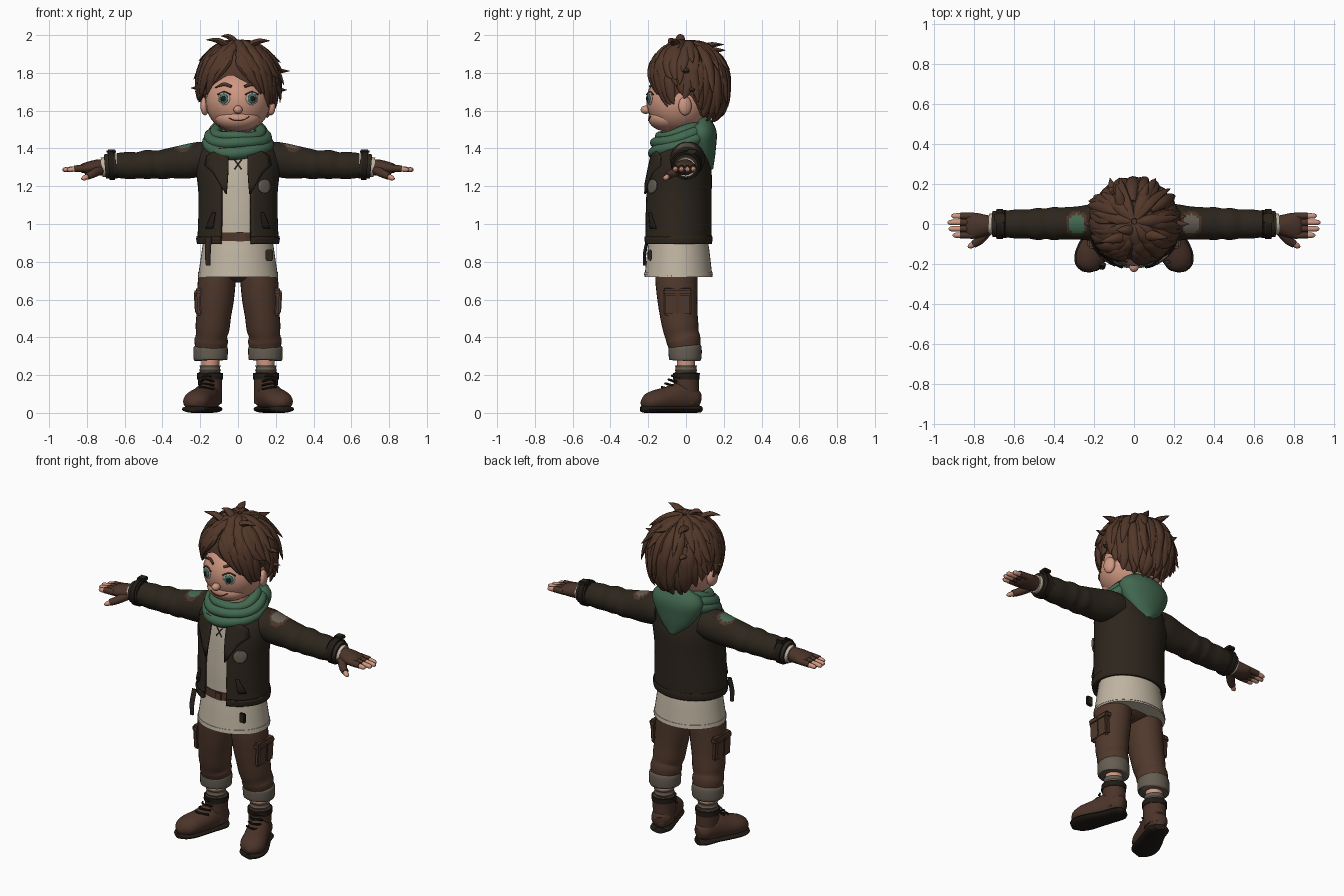
import bpy, bmesh, math, random
from mathutils import Vector, Matrix

random.seed(7)
if "Cube" in bpy.data.objects:
    bpy.data.objects.remove(bpy.data.objects["Cube"])


def material(name, rgb):
    m = bpy.data.materials.new(name)
    m.use_nodes = True
    m.diffuse_color = (*rgb, 1)
    m.node_tree.nodes["Principled BSDF"].inputs["Base Color"].default_value = (*rgb, 1)
    return m


HAIR = material("hair brown", (.085, .038, .022))
SKIN = material("skin", (.62, .31, .22))
JACKET = material("jacket black brown", (.026, .019, .012))
GREEN = material("scarf green", (.055, .14, .08))
CLOTH = material("shirt cream", (.53, .46, .36))
TROUSER = material("trouser brown", (.08, .04, .025))
GREY = material("cuff grey", (.13, .11, .085))
LEATHER = material("boot leather", (.07, .034, .022))
SOLE = material("sole dark", (.015, .011, .008))
IRIS = material("iris teal", (.05, .17, .15))


def finish(name, bm, *mats, rule=None):
    """Turn a bmesh into a smooth object with sharp creases."""
    bmesh.ops.recalc_face_normals(bm, faces=bm.faces)
    for f in bm.faces:
        f.smooth = True
        if rule:
            f.material_index = rule(f)
    for e in bm.edges:
        e.smooth = e.calc_face_angle(0) < .75
    me = bpy.data.meshes.new(name)
    bm.to_mesh(me)
    bm.free()
    for m in mats:
        me.materials.append(m)
    ob = bpy.data.objects.new(name, me)
    bpy.context.collection.objects.link(ob)
    return ob


def spline(keys, steps, closed):
    """Smoothly interpolate rows of x, y, z, width, depth."""
    n, out = len(keys), []
    at = lambda i: keys[i % n] if closed else keys[max(0, min(n - 1, i))]
    for i in range(n if closed else n - 1):
        p = [at(i + k) for k in (-1, 0, 1, 2)]
        for j in range(steps):
            t = j / steps
            out.append([.5 * (2*b + (c-a)*t + (2*a-5*b+4*c-d)*t*t + (3*b-a-3*c+d)*t**3)
                        for a, b, c, d in zip(*p)])
    return out if closed else out + [list(keys[-1])]


def tube(bm, keys, up=(0, 1, 0), sides=16, steps=4, closed=False, cap=True):
    rows = spline(keys, steps, closed)
    n, rings, up = len(rows), [], Vector(up)
    pos = [Vector(r[:3]) for r in rows]
    for i, r in enumerate(rows):
        nxt = pos[(i + 1) % n] if closed else pos[min(i + 1, n - 1)]
        prv = pos[i - 1] if closed else pos[max(i - 1, 0)]
        t = (nxt - prv).normalized()
        side = up.cross(t).normalized()
        lift = t.cross(side)
        rings.append([bm.verts.new(pos[i] + side * max(r[3], .001) * math.cos(a) + lift * max(r[4], .001) * math.sin(a))
                      for a in (math.tau * k / sides for k in range(sides))])
    for i in range(n if closed else n - 1):
        a, b = rings[i], rings[(i + 1) % n]
        for k in range(sides):
            bm.faces.new((a[k], a[k-1], b[k-1], b[k]))
    if cap and not closed:
        bm.faces.new(rings[0])
        bm.faces.new(rings[-1])


def sweep(name, keys, mat, **kw):
    bm = bmesh.new()
    tube(bm, keys, **kw)
    return finish(name, bm, mat)


def blob(name, at, size, mat, turn=0):
    bm = bmesh.new()
    m = Matrix.Translation(at) @ Matrix.Rotation(turn, 4, "Z") @ Matrix.Diagonal((*size, 1))
    bmesh.ops.create_uvsphere(bm, u_segments=24, v_segments=16, radius=1, matrix=m)
    return finish(name, bm, mat)


def block(name, at, size, mat, turn=0, bevel=.006):
    bm = bmesh.new()
    m = Matrix.Translation(at) @ Matrix.Rotation(turn, 4, "Y") @ Matrix.Diagonal((*size, 1))
    bmesh.ops.create_cube(bm, size=1, matrix=m)
    bmesh.ops.bevel(bm, geom=bm.edges[:], offset=bevel, segments=2, affect="EDGES")
    return finish(name, bm, mat)


# Shirt, belt and jacket body
sweep("shirt", [(0, -.04, .72, .212, .18), (0, -.04, .85, .193, .165), (0, -.04, .93, .183, .155),
                (0, -.04, 1.1, .178, .15), (0, -.03, 1.35, .17, .13), (0, 0, 1.42, .1, .08)], CLOTH, sides=40)
sweep("shirt_hem", [(0, -.04, .73, .213, .182), (0, -.04, .745, .211, .18)], CLOTH, sides=40, steps=1)
sweep("belt", [(0, -.04, .91, .189, .163), (0, -.04, .955, .187, .16)], LEATHER, sides=40, steps=1)
block("belt_buckle", (.01, -.203, .933), (.05, .012, .05), TROUSER)
blob("trouser_seat", (0, -.045, .765), (.19, .125, .075), TROUSER)

bm = bmesh.new()
tube(bm, [(0, -.045, .895, .207, .172), (0, -.045, .93, .212, .176), (0, -.045, .94, .204, .17), (0, -.042, 1.15, .199, .168),
          (0, -.03, 1.3, .212, .157), (0, -.01, 1.39, .19, .125), (0, 0, 1.45, .11, .09)], sides=56, cap=False)
gap = [f for f in bm.faces if f.calc_center_median().y < -.08 and f.calc_center_median().z < 1.38
       and abs(f.calc_center_median().x + .012) < .072]
bmesh.ops.delete(bm, geom=gap, context="FACES")
solid = finish("jacket_body", bm, JACKET).modifiers.new("thickness", "SOLIDIFY")
solid.thickness, solid.offset = .02, 0


def front_plate(name, rows, mat, s, out=.014):
    """A plate that follows the jacket front; rows of z, inner x, outer x."""
    bm, grid = bmesh.new(), []
    for z, a, b in rows:
        xs = [a + (b - a) * k / 5 for k in range(6)]
        depth = .17 - max(0, z - 1.2) * .12
        grid.append([bm.verts.new((s * x, -.04 + max(0, z - 1.2) * .1 - out - depth * math.sqrt(1 - (x / .215) ** 2), z)) for x in xs])
    for a, b in zip(grid, grid[1:]):
        for k in range(5):
            bm.faces.new((a[k], a[k+1], b[k+1], b[k]))
    mod = finish(name, bm, mat).modifiers.new("thickness", "SOLIDIFY")
    mod.thickness, mod.offset = .009, 0


front_plate("chest_patch", [(1.2 + .037 * math.cos(a), .14 - .032 * math.sin(a) - .001, .14 + .032 * math.sin(a) + .001)
                            for a in (math.pi * k / 8 for k in range(9))], GREY, 1)
for x in (-.006, .006):
    sweep("collar_lace", [(-x * 3, -.178, 1.34, .003, .003), (x * 3, -.186, 1.29, .003, .003)], LEATHER, sides=6, steps=1)
sweep("hanging_strap", [(-.155, -.2, .93, .016, .008), (-.16, -.218, .85, .016, .009), (-.158, -.22, .78, .012, .008)], JACKET, sides=8)
block("strap_buckle", (.165, -.19, .835), (.04, .02, .06), JACKET)

# Neck, scarf rolls and hood
sweep("neck", [(0, -.01, 1.38, .07, .07), (0, -.02, 1.55, .07, .07)], SKIN)
for i, (rx, ry, z, tilt, r) in enumerate([(.15, .135, 1.425, .05, .042), (.145, .13, 1.46, .035, .036), (.12, .11, 1.49, .03, .03)]):
    ring = [(rx * math.sin(a), -.025 - ry * math.cos(a), z - tilt * math.cos(a) + .006 * math.sin(3 * a + i), r, r * .85)
            for a in (math.tau * k / 12 for k in range(12))]
    sweep(f"scarf_roll_{i + 1}", ring, GREEN, up=(0, 0, 1), sides=12, closed=True)
sweep("scarf_hood", [(0, .13, 1.285, .02, .015), (0, .11, 1.335, .085, .045), (0, .09, 1.41, .14, .072),
                     (0, .08, 1.48, .163, .082), (0, .07, 1.53, .13, .065), (0, .06, 1.54, .06, .03)], GREEN, sides=28)

# Head and face
blob("head", (0, -.04, 1.65), (.172, .17, .17), SKIN)
blob("jaw", (0, -.1, 1.56), (.122, .1, .07), SKIN)
blob("nose", (0, -.213, 1.605), (.024, .027, .022), SKIN)


def face_y(x, z):
    shells = ((-.04, 1.65, .172, .17, .17), (-.1, 1.56, .122, .1, .07))
    return min(cy - ry * math.sqrt(max(0, 1 - (x / rx) ** 2 - ((z - cz) / rz) ** 2)) for cy, cz, rx, ry, rz in shells)


sweep("mouth", [(x, face_y(x, z) - .001, z, .003, .003) for x, z in
                ((-.05, 1.562), (-.025, 1.55), (.01, 1.547), (.04, 1.556), (.06, 1.57))], LEATHER, up=(0, 0, 1), sides=6)

for s, side in ((1, "left"), (-1, "right")):
    flip = lambda keys: [(s * k[0], *k[1:]) for k in keys]
    part = lambda name, keys, mat, **kw: sweep(f"{side}_{name}", flip(keys), mat, **kw)
    # Eyes, brows and ears
    ex, ez = s * .074, 1.664
    ey = face_y(ex, ez)
    for name, r, out, mat in (("eye_white", .034, 0, CLOTH), ("iris", .026, .006, IRIS), ("pupil", .015, .01, SOLE)):
        blob(f"{side}_{name}", (ex + s * out * .4, ey - out, ez), (r, .008, r), mat, s * .38)
    part("upper_lid", [(x, face_y(x, z) - .006, z, .005, .004) for x, z in
                       ((.04, 1.685), (.074, 1.7), (.108, 1.685))], HAIR, up=(0, 0, 1), sides=8)
    part("brow", [(x, face_y(x, z) - .003, z, .006, r) for x, z, r in
                  ((.035, 1.728, .008), (.075, 1.74, .01), (.12, 1.722, .003))], HAIR, up=(0, 0, 1), sides=8)
    blob(f"{side}_ear", (s * .175, -.005, 1.625), (.022, .036, .05), SKIN, s * .3)
    # Lapel, pocket flap and shoulder seam
    front_plate(f"{side}_lapel", [(1.4, .06, .1), (1.36, .05, .165), (1.31, .05, .175), (1.27, .052, .13),
                                  (1.22, .055, .1), (1.16, .06, .066)], JACKET, s)
    front_plate(f"{side}_jacket_pocket", [(1.06, .12, .135), (.99, .13, .165), (.975, .135, .17)], SOLE, s)
    # Sleeve with a coloured shoulder patch
    bm = bmesh.new()
    tube(bm, flip([(.14, .01, 1.35, .09, .085), (.2, .008, 1.343, .092, .092), (.28, .005, 1.33, .083, .09), (.36, .003, 1.322, .08, .08),
                   (.4, .002, 1.315, .083, .078), (.44, .002, 1.315, .076, .073), (.48, 0, 1.315, .08, .077), (.53, 0, 1.31, .072, .07),
                   (.58, 0, 1.31, .073, .072), (.64, 0, 1.31, .067, .066), (.65, 0, 1.31, .071, .07), (.705, 0, 1.305, .064, .063)]),
         up=(0, 0, 1), sides=40, steps=7)

    def patch(f):
        c = f.calc_center_median()
        d = math.hypot((abs(c.x) - .285) / .055, c.y / .065)
        return 0 if c.z < 1.35 or d > 1 else 1 if d > .75 else 2
    finish(f"{side}_sleeve", bm, JACKET, LEATHER, GREEN if s < 0 else GREY, rule=patch)
    part("wrist_strap", [(.655, 0, 1.31, .076, .076), (.685, 0, 1.308, .075, .075)], SOLE, up=(0, 0, 1), steps=1, sides=24)
    block(f"{side}_strap_clip", (s * .67, .03, 1.384), (.05, .05, .022), JACKET)
    part("sleeve_lining", [(.69, 0, 1.303, .055, .055), (.722, 0, 1.3, .051, .051)], CLOTH, up=(0, 0, 1), steps=1)
    # Gloved hand with bare finger tips
    part("glove_palm", [(.70, 0, 1.3, .04, .042), (.74, -.005, 1.3, .052, .042), (.79, -.008, 1.297, .064, .034),
                        (.825, -.008, 1.295, .06, .024), (.84, -.008, 1.295, .045, .012)], LEATHER, up=(0, 0, 1))
    for i, tip in enumerate((.905, .925, .93, .912)):
        y = -.056 + .032 * i
        part(f"glove_finger_{i + 1}", [(.8, y, 1.296, .018, .02), (.867, y, 1.293, .0165, .018)], LEATHER, up=(0, 0, 1), sides=10)
        part(f"finger_{i + 1}", [(.85, y, 1.293, .0135, .014), (tip - .015, y, 1.288, .013, .013), (tip, y, 1.287, .004, .005)],
             SKIN, up=(0, 0, 1), sides=10)
    part("glove_thumb", [(.735, -.035, 1.285, .028, .026), (.77, -.08, 1.265, .023, .022), (.8, -.1, 1.252, .019, .019)],
         LEATHER, up=(0, 0, 1), sides=12)
    part("thumb", [(.79, -.095, 1.255, .014, .014), (.815, -.109, 1.243, .014, .013), (.828, -.115, 1.238, .005, .005)],
         SKIN, up=(0, 0, 1), sides=10)
    # Trouser leg, cargo pocket, turn-up and sock
    part("trouser_leg", [(.1, -.05, .79, .095, .112), (.112, -.05, .7, .1, .112), (.12, -.045, .6, .098, .106), (.128, -.038, .52, .092, .1),
                         (.135, -.028, .45, .09, .095), (.14, -.02, .41, .083, .09), (.142, -.012, .38, .089, .09), (.145, -.005, .33, .08, .08)],
         TROUSER, sides=28)
    part("trouser_cuff", [(.146, -.004, .278, .083, .078), (.146, -.004, .288, .09, .086), (.145, -.005, .34, .091, .088),
                          (.145, -.006, .355, .084, .082)], GREY, sides=28)
    block(f"{side}_cargo_pocket", (s * .209, -.045, .575), (.034, .145, .12), TROUSER, s * .06, .01)
    block(f"{side}_pocket_flap", (s * .208, -.045, .64), (.046, .155, .04), TROUSER, s * .06, .01)
    block(f"{side}_pocket_strap", (s * .214, -.045, .585), (.034, .02, .12), LEATHER, s * .06)
    part("ankle", [(.147, 0, .2, .045, .047), (.146, 0, .32, .05, .05)], SKIN)
    part("sock", [(.148, 0, .19 + .012 * i, .052 + .005 * (i % 2), .054 + .005 * (i % 2)) for i in range(6)], GREY, steps=2)
    # Boot
    part("boot_shaft", [(.145, .012, .05, .06, .06), (.147, .003, .12, .062, .066), (.148, .002, .2, .064, .066),
                        (.148, .002, .215, .056, .058)], LEATHER, sides=24)
    part("boot_collar", [(.148, .002, .178, .068, .07), (.148, .002, .21, .069, .071)], SOLE, sides=24, steps=1)
    part("boot_foot", [(.128, .07, .07, .03, .035), (.138, .045, .075, .056, .055), (.16, -.02, .085, .064, .078), (.192, -.1, .072, .07, .066),
                       (.218, -.165, .064, .073, .056), (.232, -.21, .052, .056, .042), (.238, -.236, .045, .015, .015)],
         LEATHER, up=(0, 0, 1), sides=24)
    part("boot_sole", [(.127, .073, .02, .035, .018), (.14, .045, .02, .062, .02), (.165, -.03, .02, .066, .02), (.195, -.1, .02, .074, .02),
                       (.22, -.165, .02, .078, .02), (.235, -.215, .02, .06, .02), (.24, -.24, .02, .018, .015)],
         SOLE, up=(0, 0, 1), sides=16)
    for i in range(4):
        y, z = -.062 - .018 * (3 - i), .125 + .02 * i
        part(f"boot_lace_{i + 1}", [(.128, y + .018, z, .006, .006), (.162 + .01 * (3 - i), y - .012, z + .012, .006, .006),
                                    (.205, y + .03, z, .006, .006)], SOLE, up=(0, 0, 1), sides=6)

# Hair: a scalp cap covered with layered, tapering locks
LIMITS = ((0, 84), (50, 108), (72, 124), (90, 106), (110, 116), (130, 148), (180, 154))


def limit(phi):
    d = abs((phi + 12 + 180) % 360 - 180)
    for (a, u), (b, v) in zip(LIMITS, LIMITS[1:]):
        if d <= b:
            return u + (v - u) * (d - a) / (b - a)


def scalp(phi, theta, lift=0):
    p, t = math.radians(phi), math.radians(theta)
    c, r = math.cos(t), abs(math.sin(t))
    r = (r if c > 0 else r ** .6) * (1 + lift)
    return Vector((.2 * r * math.sin(p), .01 - .2 * r * math.cos(p), 1.765 + (.2 if c > 0 else .24) * c))


bm = bmesh.new()
rows = [[bm.verts.new(scalp(p, limit(p) * (k + .05) / 10 * .97, -.05)) for k in range(11)] for p in range(0, 360, 8)]
for a, b in zip(rows, rows[1:] + rows[:1]):
    for k in range(10):
        bm.faces.new((a[k], a[k+1], b[k+1], b[k]))
bm.faces.new([r[0] for r in rows])
finish("hair_cap", bm, HAIR)

bm = bmesh.new()
for start, count, reach in ((.03, 11, .55), (.2, 18, .78), (.42, 24, .93), (.58, 30, 1.03)):
    for i in range(count):
        phi = (i + random.uniform(-.3, .3)) * 360 / count + start * 40
        d = (phi + 12 + 180) % 360 - 180
        front = max(0, math.cos(math.radians(d)))
        swirl = (30 if d > 0 else -30) * front + random.uniform(-10, 10)
        flare = random.uniform(.1, .26) * (1 - .8 * front)
        end, width = reach + random.uniform(-.06, .05), random.uniform(.026, .036)
        keys = []
        for t, w in ((0, .5), (.3, 1), (.6, .9), (.85, .5), (1, .04)):
            q = phi + swirl * t * t
            p = scalp(q, limit(q) * (start + (end - start) * t), .02 + flare * t ** 3)
            keys.append((*p, width * w, .02 * w))
        normal = Vector(keys[2][:3]) - Vector((0, .01, 1.74))
        tube(bm, keys, up=normal, sides=8, steps=3)
# Stray tufts over the crown and sides
for x, y, z, dx, dy, dz in ((-.04, -.06, 1.93, -.13, -.03, .045), (0, -.03, 1.945, -.09, 0, .05), (.05, -.05, 1.94, .12, -.02, .03),
                            (-.06, .08, 1.93, -.03, .12, .02), (.03, .1, 1.92, .04, .11, 0), (.15, 0, 1.82, .125, 0, -.01),
                            (.16, .02, 1.74, .1, .02, -.03), (-.16, 0, 1.76, -.09, 0, -.04), (-.1, .14, 1.8, -.02, .09, .01)):
    tube(bm, [(x, y, z, .03, .02), (x + dx * .5, y + dy * .5, z + dz * .9, .022, .015), (x + dx, y + dy, z + dz, .001, .001)],
         up=(0, 0, 1) if abs(dz) < .1 else (0, 1, 0), sides=8)
finish("hair_locks", bm, HAIR)
